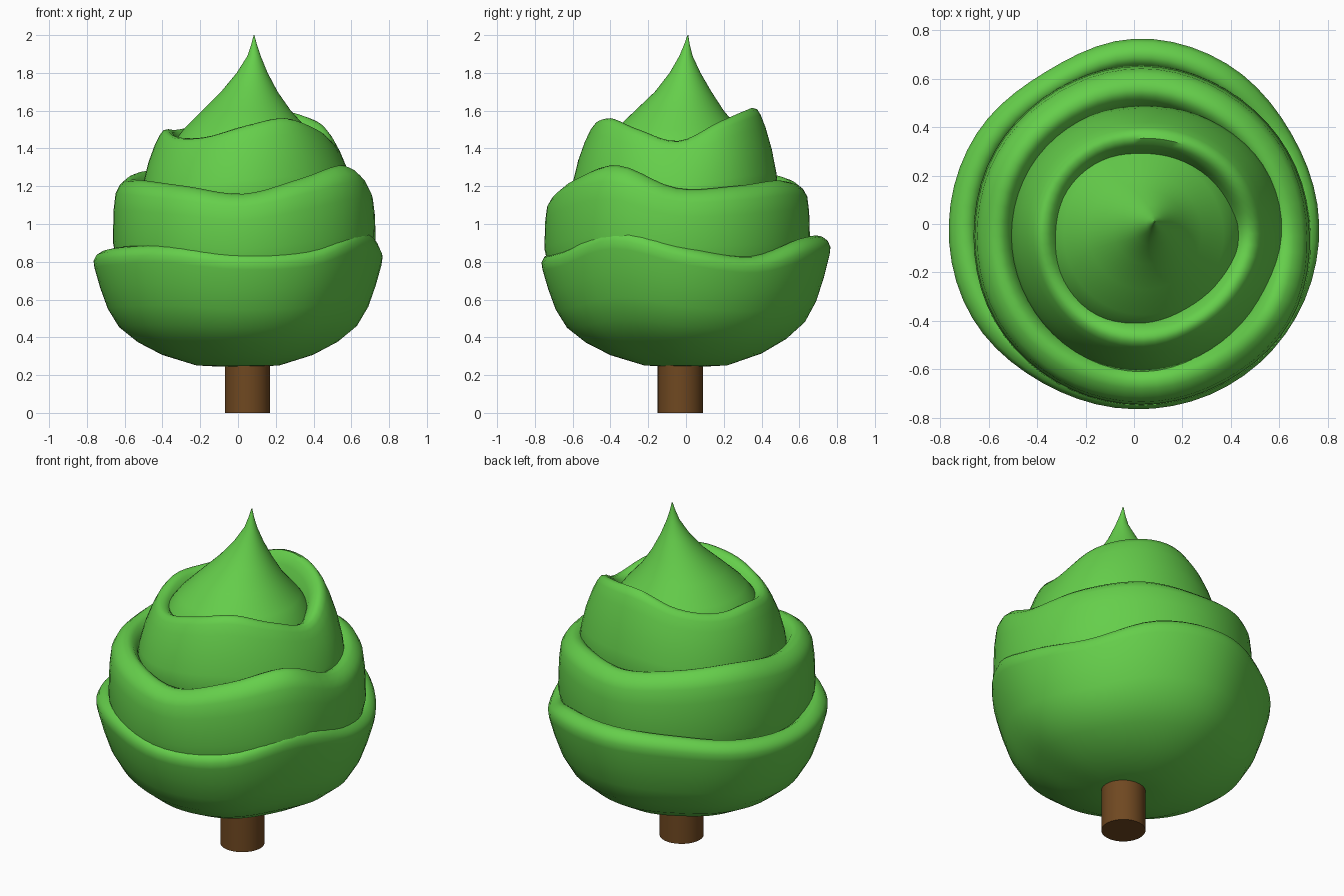
import bpy, bmesh, math

if "Cube" in bpy.data.objects:
    bpy.data.objects.remove(bpy.data.objects["Cube"])

SEG = 60


def material(name, colour):
    m = bpy.data.materials.new(name)
    m.diffuse_color = colour
    m.use_nodes = True
    m.node_tree.nodes["Principled BSDF"].inputs["Base Color"].default_value = m.diffuse_color
    return m


green = material("leaf_green", (0.13, 0.62, 0.07, 1))
brown = material("bark_brown", (0.16, 0.065, 0.015, 1))


def wave(table, a):
    """Smooth periodic interpolation of evenly spaced values round the circle."""
    n = len(table)
    f = (a / math.tau) * n
    i = int(f)
    t = f - i
    p0, p1, p2, p3 = (table[(i + k) % n] for k in (-1, 0, 1, 2))
    return p1 + 0.5 * t * (p2 - p0 + t * (2 * p0 - 5 * p1 + 4 * p2 - p3
                                          + t * (3 * (p1 - p2) + p3 - p0)))


def lathe(name, mat, rings, angle=50):
    """rings: list of functions angle -> (x, y, z); skinned and capped."""
    bm = bmesh.new()
    rows = [[bm.verts.new(fn(math.tau * s / SEG)) for s in range(SEG)] for fn in rings]
    for lo, hi in zip(rows, rows[1:]):
        for s in range(SEG):
            n = (s + 1) % SEG
            bm.faces.new((lo[s], lo[n], hi[n], hi[s]))
    bm.faces.new(rows[0][::-1])
    bm.faces.new(rows[-1])
    me = bpy.data.meshes.new(name)
    bm.to_mesh(me)
    bm.free()
    me.materials.append(mat)
    ob = bpy.data.objects.new(name, me)
    bpy.context.collection.objects.link(ob)
    bpy.ops.object.select_all(action='DESELECT')
    ob.select_set(True)
    bpy.context.view_layer.objects.active = ob
    bpy.ops.object.shade_smooth_by_angle(angle=math.radians(angle))
    return ob


def leaf_layer(name, centre, z0, profile, crest, widen):
    """Cup of foliage: profile is (radius, share of the height to the wavy crest)."""
    def ring(r, t):
        def point(a):
            k = r * wave(widen, a)
            return (centre[0] + k * math.cos(a), centre[1] + k * math.sin(a),
                    z0 + (wave(crest, a) - z0) * t)
        return point
    return lathe(name, green, [ring(r, t) for r, t in profile])


def stack(name, mat, rows, angle=50):
    """Round solid from (x, y, radius, z) rows."""
    def ring(x, y, r, z):
        return lambda a: (x + r * math.cos(a), y + r * math.sin(a), z)
    return lathe(name, mat, [ring(*row) for row in rows], angle)


# trunk
stack("trunk", brown, [(0.05, -0.03, 0.12, 0), (0.05, -0.03, 0.12, 0.4)], 40)

# lower foliage bowl with a rolled, wavy lip (tables run every 30 degrees from +x)
leaf_layer("lower_leaves", (0, 0), 0.245,
           [(0.10, 0), (0.22, 0.01), (0.40, 0.10), (0.53, 0.21), (0.63, 0.34), (0.69, 0.50),
            (0.73, 0.68), (0.76, 0.85), (0.765, 0.91), (0.75, 0.96), (0.72, 0.99),
            (0.69, 1.0), (0.66, 0.97), (0.63, 0.85)],
           [0.88, 0.83, 0.92, 0.94, 0.92, 0.88, 0.86, 0.88, 0.89, 0.85, 0.87, 0.98],
           [1.0, 0.98, 1.0, 1.0, 0.95, 0.98, 1.0, 1.01, 0.99, 1.0, 1.01, 1.01])

# middle foliage ring
leaf_layer("middle_leaves", (0.03, -0.05), 0.6,
           [(0.60, 0), (0.67, 0.25), (0.70, 0.48), (0.695, 0.75), (0.685, 0.88), (0.665, 0.94),
            (0.63, 0.985), (0.60, 1.0), (0.57, 0.98), (0.545, 0.92), (0.52, 0.8)],
           [1.19, 1.20, 1.23, 1.22, 1.26, 1.28, 1.24, 1.23, 1.20, 1.16, 1.24, 1.31],
           [1.0, 1.0, 1.0, 1.01, 1.0, 1.0, 0.99, 1.0, 1.0, 1.0, 1.0, 1.02])

# upper foliage ring
leaf_layer("upper_leaves", (0.04, -0.04), 1.0,
           [(0.50, 0), (0.56, 0.25), (0.545, 0.45), (0.52, 0.65), (0.485, 0.84), (0.46, 0.94),
            (0.44, 0.99), (0.415, 1.0), (0.39, 0.97), (0.365, 0.90), (0.34, 0.75)],
           [1.44, 1.54, 1.60, 1.61, 1.54, 1.50, 1.50, 1.46, 1.46, 1.52, 1.56, 1.50],
           [1.04, 1.03, 0.98, 0.95, 0.97, 0.99, 0.99, 1.0, 1.02, 1.02, 1.0, 1.01])

# pointed tip leaning slightly to one side
stack("tip", green,
      [(0.04, -0.05, 0.42, 1.3), (0.04, -0.05, 0.39, 1.42), (0.04, -0.045, 0.33, 1.50),
       (0.045, -0.035, 0.235, 1.60), (0.06, -0.015, 0.15, 1.70), (0.075, -0.005, 0.082, 1.80),
       (0.085, 0, 0.035, 1.89), (0.085, 0.005, 0.015, 1.95), (0.085, 0.01, 0.002, 2.0)])
